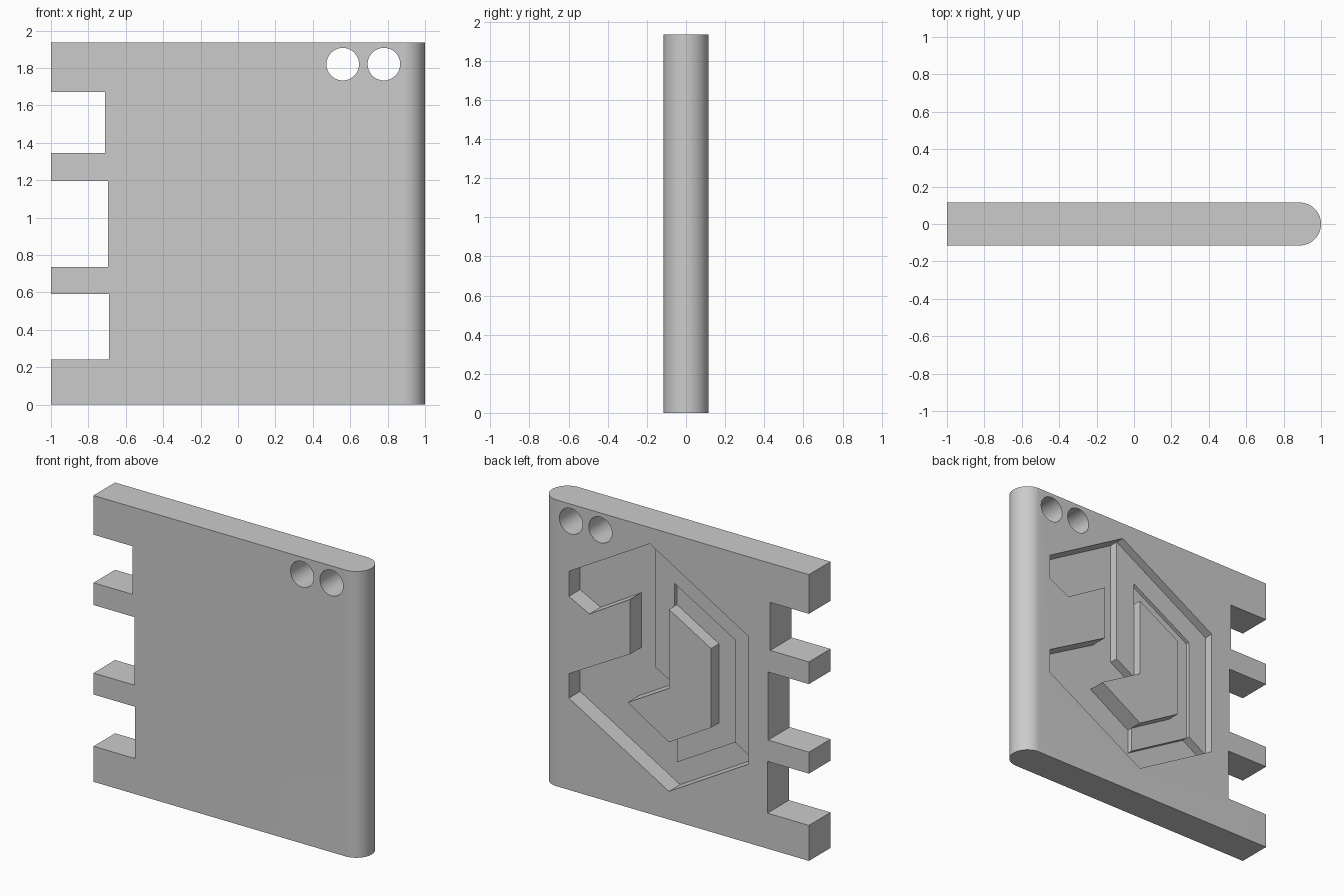
import bpy
import bmesh
import math

if "Cube" in bpy.data.objects:
    bpy.data.objects.remove(bpy.data.objects["Cube"], do_unlink=True)

HALF = 0.115      # half the plate thickness
HEIGHT = 1.935
DEEP = 0.12       # pocket depth

grey = bpy.data.materials.new("plain_grey")
grey.diffuse_color = (0.6, 0.6, 0.6, 1)
grey.use_nodes = True
grey.node_tree.nodes["Principled BSDF"].inputs["Base Color"].default_value = (0.6, 0.6, 0.6, 1)


def extrude(name, points, offset):
    """Solid made by sweeping a closed polygon along an offset vector."""
    bm = bmesh.new()
    face = bm.faces.new([bm.verts.new(p) for p in points])
    swept = bmesh.ops.extrude_face_region(bm, geom=[face])["geom"]
    bmesh.ops.translate(bm, vec=offset, verts=[v for v in swept if isinstance(v, bmesh.types.BMVert)])
    bmesh.ops.recalc_face_normals(bm, faces=bm.faces)
    mesh = bpy.data.meshes.new(name)
    bm.to_mesh(mesh)
    bm.free()
    mesh.materials.append(grey)
    ob = bpy.data.objects.new(name, mesh)
    bpy.context.collection.objects.link(ob)
    return ob


def slab(name, outline, y0, y1):
    """Solid with an x-z outline between two y planes."""
    return extrude(name, [(x, y0, z) for x, z in outline], (0, y1 - y0, 0))


def circle(cx, cz, r, n=48):
    return [(cx + r * math.cos(math.tau * i / n), cz + r * math.sin(math.tau * i / n)) for i in range(n)]


# Plate with a rounded edge on its left
arc = [math.radians(-90 + 180 * i / 32) for i in range(33)]
plan = [(1 - HALF + HALF * math.cos(a), HALF * math.sin(a), 0) for a in arc]
plate = extrude("plate", [(-1, HALF, 0), (-1, -HALF, 0)] + plan, (0, 0, HEIGHT))

# Cutters: edge notches, round holes and the back pocket
cutters = []
for z0, z1, x in [(0.24, 0.59, -0.69), (0.735, 1.195, -0.695), (1.345, 1.67, -0.71)]:
    cutters.append(slab("notch_cutter", [(-1.2, z0), (x, z0), (x, z1), (-1.2, z1)], -0.3, 0.3))
for x in (0.56, 0.78):
    cutters.append(slab("hole_cutter", circle(x, 1.82, 0.087), -0.3, 0.3))

top, upper, lower = (0.19, 1.825), (-0.548, 1.396), (-0.548, 0.533)
pocket = [(0.795, 1.477), top, upper, lower, (0.047, 0.19), (0.795, 0.62), (0.795, 0.785),
          (0.337, 1.04), (0.337, 1.41), (0.642, 1.23), (0.795, 1.308)]
cutters.append(slab("pocket_cutter", pocket, HALF - DEEP, 0.3))

for cutter in cutters:
    mod = plate.modifiers.new("cut", 'BOOLEAN')
    mod.operation = 'DIFFERENCE'
    mod.solver = 'EXACT'
    mod.object = cutter
    cutter.hide_render = True

# Bake the cuts and drop the cutters
mesh = bpy.data.meshes.new_from_object(plate.evaluated_get(bpy.context.evaluated_depsgraph_get()))
plate.modifiers.clear()
plate.data = mesh
for cutter in cutters:
    bpy.data.objects.remove(cutter, do_unlink=True)

# Raised levels inside the pocket, sunk slightly into its floor
base = HALF - DEEP - 0.02
ring = [(0.047, 1.572), (-0.41, 1.31), (-0.41, 0.618), (0.047, 0.354)]
slab("inner_step", ring, base, HALF - 0.085)
ledge = [top, upper, lower, ring[2], ring[1], ring[0], (0.047, 0.886), (0.19, 0.968)]
slab("outer_ledge", ledge, base, HALF - 0.06)
island = [(0.047, 1.42), (-0.268, 1.24), (-0.268, 0.705), (0.047, 0.522), (0.357, 0.708), (0.047, 0.886)]
slab("centre_island", island, base, HALF)

# Smooth the curved walls only
bpy.ops.object.select_all(action='DESELECT')
plate.select_set(True)
bpy.context.view_layer.objects.active = plate
bpy.ops.object.shade_smooth_by_angle(angle=math.radians(30))
